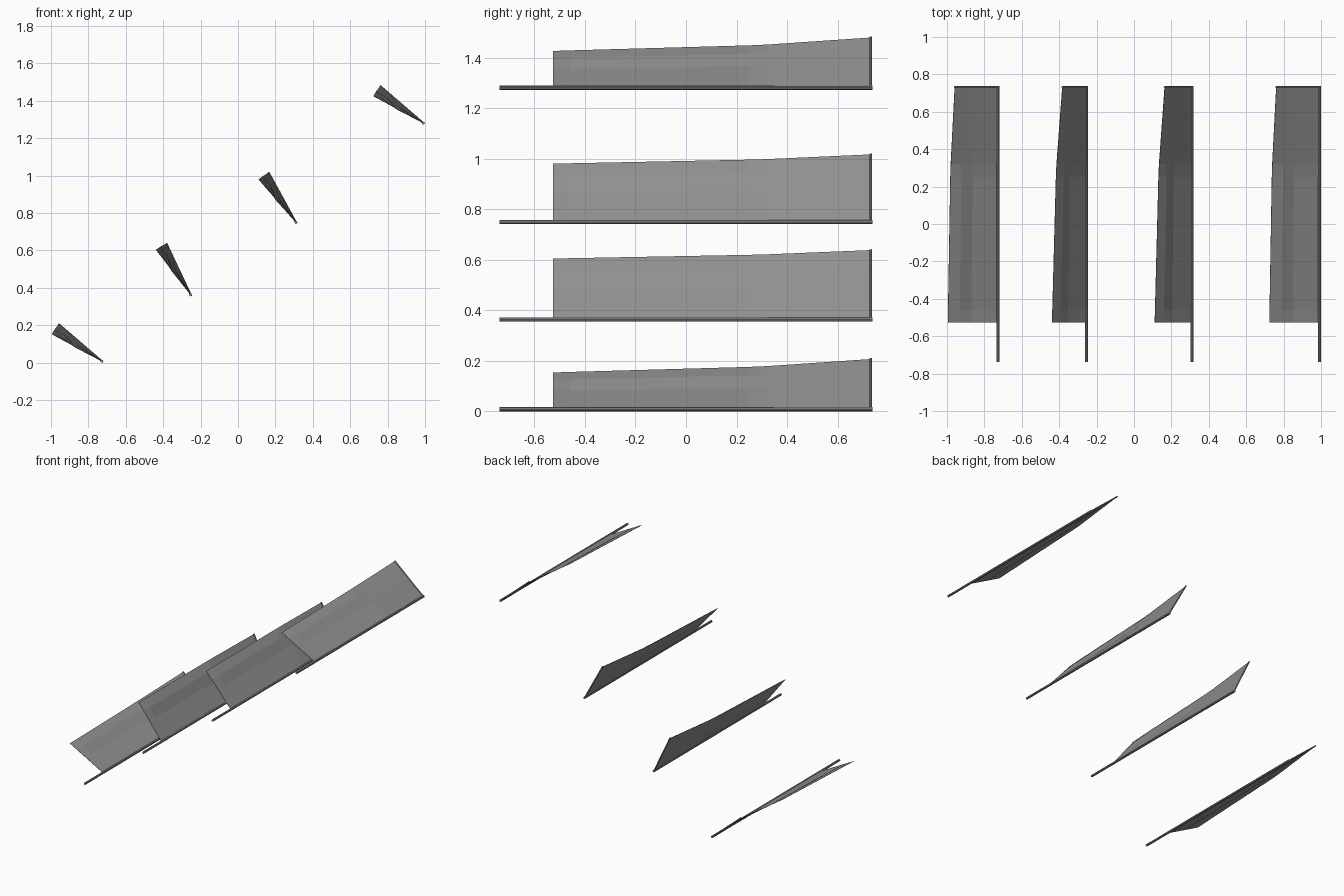
import bpy, bmesh
from math import sin, cos, radians
from mathutils import Vector

if "Cube" in bpy.data.objects:
    bpy.data.objects.remove(bpy.data.objects["Cube"])

# hinge x, hinge z, extra opening angle of each flap
FLAPS = [(-0.728, 0.008, 0), (-0.253, 0.363, 24), (0.31, 0.75, 20.6), (0.991, 1.281, 0)]
# stations along the flap: y, angle, strength of the pressed step
STATIONS = [(-0.527, 28.4, 0), (-0.46, 28.9, 1), (0.25, 33.3, 1), (0.32, 34, 0),
            (0.735, 40.7, 0)]
# chord: distance from hinge, offset of the pressed step
CHORD = [(0, 0), (0.16, -0.004), (0.236, 0.004), (0.304, 0)]

grey = bpy.data.materials.new("dark_grey")
grey.diffuse_color = (0.28, 0.28, 0.28, 1)
grey.use_nodes = True
grey.node_tree.nodes["Principled BSDF"].inputs["Base Color"].default_value = grey.diffuse_color


def point(hinge, y, r, angle, off=0):
    a = radians(angle)
    return Vector((hinge[0] - r * cos(a) + off * sin(a), y,
                   hinge[1] + r * sin(a) + off * cos(a)))


def add_object(name, bm):
    bmesh.ops.recalc_face_normals(bm, faces=bm.faces)
    me = bpy.data.meshes.new(name)
    bm.to_mesh(me)
    bm.free()
    me.materials.append(grey)
    ob = bpy.data.objects.new(name, me)
    bpy.context.collection.objects.link(ob)
    return ob


def rod(name, a, b, radius):
    d = b - a
    bm = bmesh.new()
    bmesh.ops.create_cone(bm, cap_ends=True, segments=8, radius1=radius,
                          radius2=radius, depth=d.length)
    bm.transform(d.to_track_quat('Z', 'Y').to_matrix().to_4x4())
    bmesh.ops.translate(bm, verts=bm.verts, vec=(a + b) / 2)
    return add_object(name, bm)


for i, (hx, hz, turn) in enumerate(FLAPS, 1):
    hinge = (hx, hz)
    # twisted thin panel with a shallow pressed step
    bm = bmesh.new()
    rows = [[bm.verts.new(point(hinge, y, r, ang + turn, off * k)) for r, off in CHORD]
            for y, ang, k in STATIONS]
    for ra, rb in zip(rows, rows[1:]):
        for j in range(len(CHORD) - 1):
            bm.faces.new((ra[j], ra[j + 1], rb[j + 1], rb[j]))
    panel = add_object(f"flap_panel_{i}", bm)
    mod = panel.modifiers.new("thickness", 'SOLIDIFY')
    mod.thickness = 0.002
    mod.offset = 0

    # hinge rod and the bar along the rear edge
    rod(f"hinge_rod_{i}", Vector((hx, -0.738, hz)), Vector((hx, 0.738, hz)), 0.008)
    rod(f"rear_bar_{i}", Vector((hx, 0.732, hz)), point(hinge, 0.732, 0.306, 40.7 + turn), 0.005)
